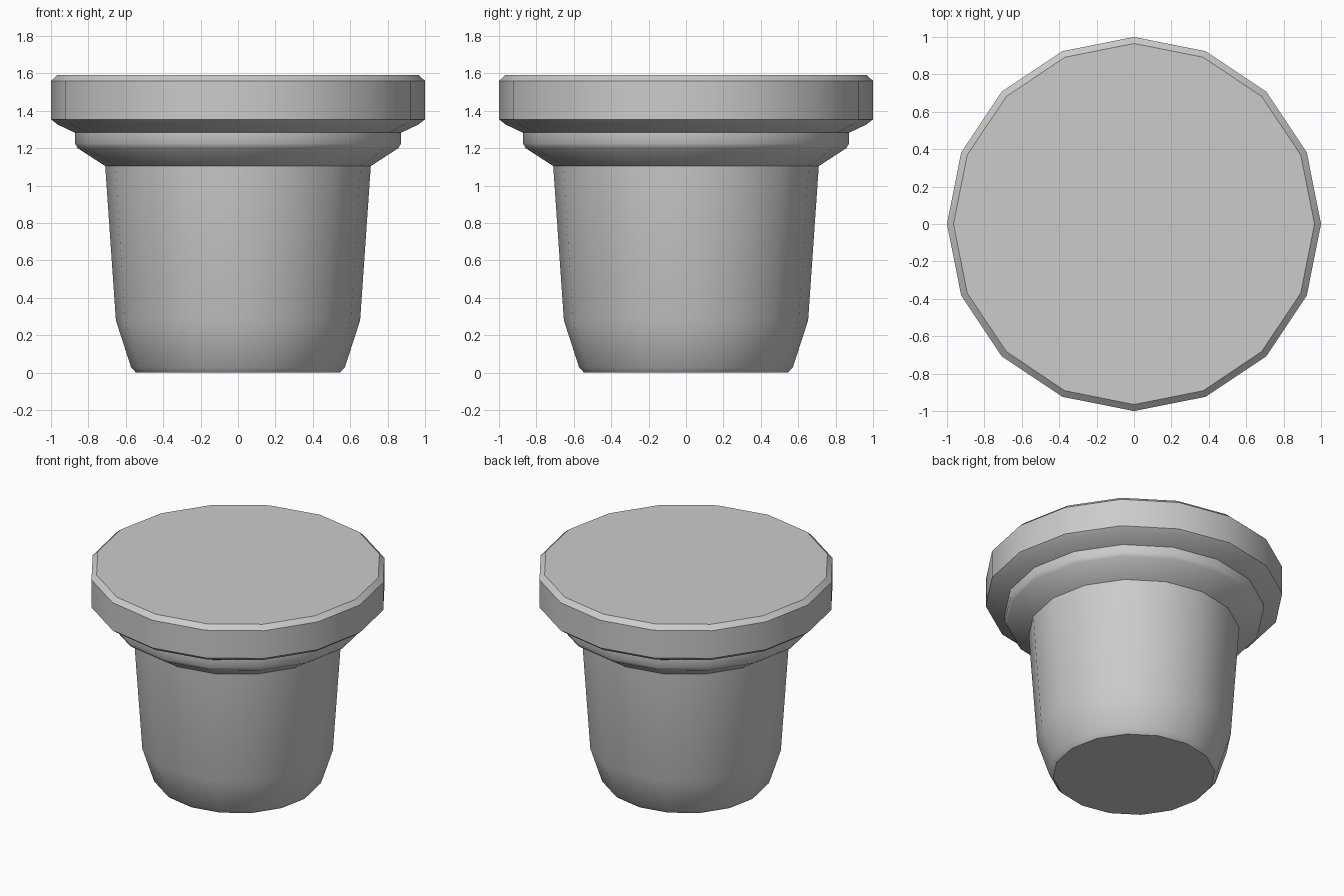
import bpy, bmesh, math

if "Cube" in bpy.data.objects:
    bpy.data.objects.remove(bpy.data.objects["Cube"])

SIDES = 16

# Outline of the stopper, (radius, height) from base to top
PROFILE = [
    (0.545, 0.0), (0.572, 0.03), (0.653, 0.28), (0.71, 1.105),
    (0.857, 1.2), (0.872, 1.226), (0.872, 1.283),
    (0.965, 1.327), (1.0, 1.355), (1.0, 1.56), (0.965, 1.592),
]


def lathe(name, profile):
    bm = bmesh.new()
    rings = []
    for r, z in profile:
        rings.append([bm.verts.new((r * math.cos(2 * math.pi * i / SIDES),
                                    r * math.sin(2 * math.pi * i / SIDES), z))
                      for i in range(SIDES)])
    for low, high in zip(rings, rings[1:]):
        for i in range(SIDES):
            j = (i + 1) % SIDES
            bm.faces.new((low[i], low[j], high[j], high[i]))
    # Flat end caps
    bm.faces.new(rings[0][::-1])
    bm.faces.new(rings[-1])
    mesh = bpy.data.meshes.new(name)
    bm.to_mesh(mesh)
    bm.free()
    obj = bpy.data.objects.new(name, mesh)
    bpy.context.collection.objects.link(obj)
    return obj


# Plug with a stepped, flanged cap
stopper = lathe("stopper", PROFILE)
bpy.context.view_layer.objects.active = stopper
stopper.select_set(True)
bpy.ops.object.shade_smooth_by_angle(angle=math.radians(30))
